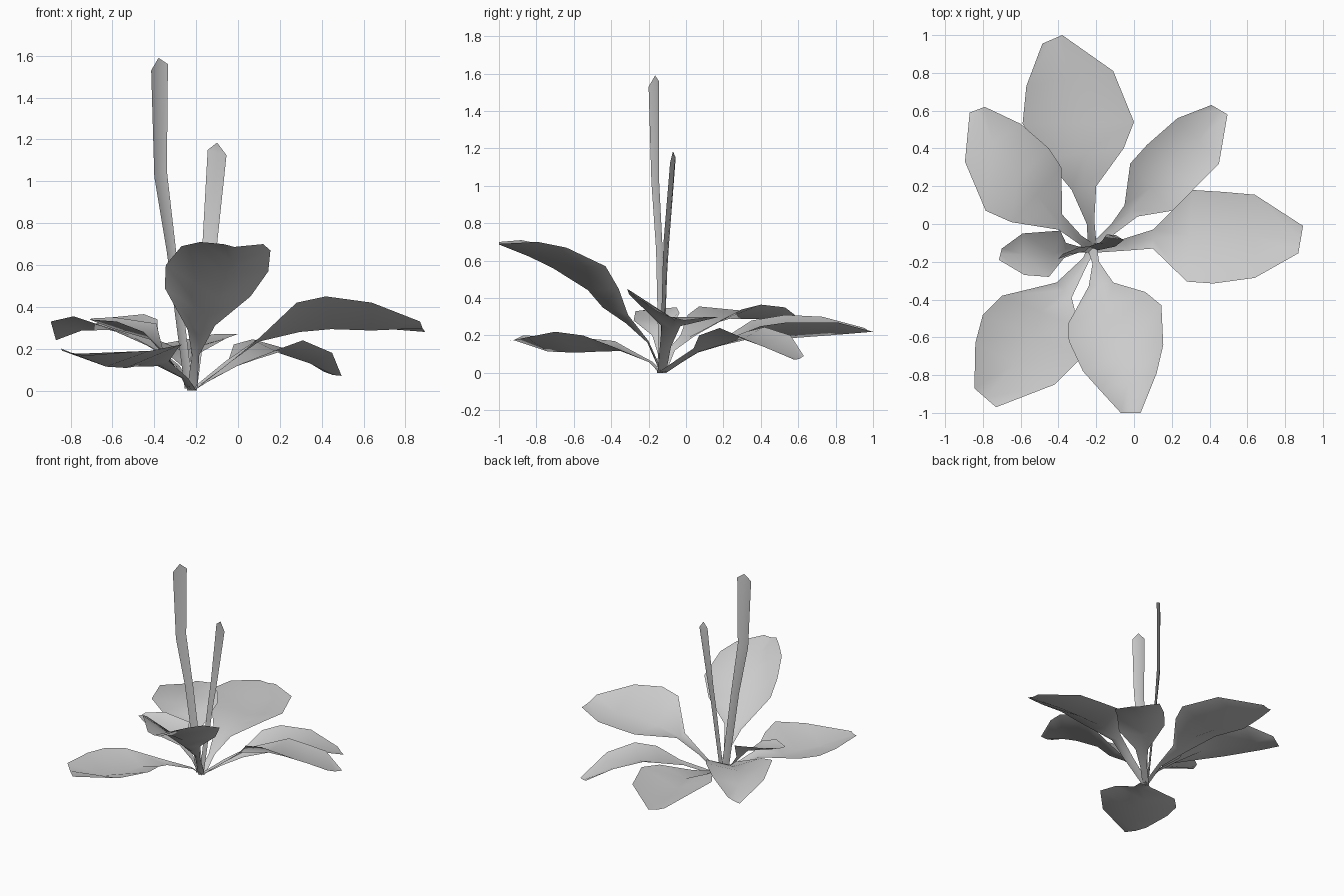
import bpy
from mathutils import Vector

ROOT = Vector((-0.22, -0.13, 0.0))


def blade(name, left, right, cup, tip=None, cup_dir=(0, 0, -1), root=ROOT):
    """Cupped sheet from the root outward, three points per row; cup is a share of row width."""
    left = [Vector(p) for p in left]
    right = [Vector(p) for p in right]
    side = (left[0] - right[0]).normalized() * 0.025
    side.z = 0
    left.insert(0, root + side)
    right.insert(0, root - side)
    n = len(left)
    verts, faces = [], []
    for i, (a, b) in enumerate(zip(left, right)):
        # Leaf ends flatten out, stalks keep their cup
        fade = 0.3 if i == n - 1 and not tip else 1
        mid = (a + b) / 2 + Vector(cup_dir) * cup * fade * (a - b).length
        mid.z = max(mid.z, 0)
        verts += [a, mid, b]
    for i in range(n - 1):
        for j in (0, 1):
            k = 3 * i + j
            faces.append((k, k + 1, k + 4, k + 3))
    if tip:
        verts.append(Vector(tip))
        k = 3 * (n - 1)
        faces += [(k, k + 1, 3 * n), (k + 1, k + 2, 3 * n)]
    me = bpy.data.meshes.new(name)
    me.from_pydata(verts, [], faces)
    for p in me.polygons:
        p.use_smooth = True
    ob = bpy.data.objects.new(name, me)
    bpy.context.collection.objects.link(ob)
    return ob


# Spreading leaves: left and right edges seen from the root
blade("leaf_east",
      [(-.06, -.08, .14), (.1, -.03, .25), (.31, .18, .30), (.47, .17, .30), (.64, .155, .30), (.895, -.01, .28)],
      [(-.03, -.14, .14), (.1, -.13, .25), (.28, -.305, .42), (.42, -.315, .45), (.64, -.285, .42), (.87, -.155, .33)],
      0.16)
blade("leaf_north_east",
      [(-.12, 0, .07), (-.05, .1, .13), (-.02, .32, .22), (.07, .42, .245), (.23, .56, .20), (.41, .63, .09)],
      [(-.10, -.05, .07), (.02, .04, .13), (.2, .07, .20), (.31, .18, .24), (.45, .32, .18), (.495, .58, .07)],
      0.18)
blade("leaf_north",
      [(-.25, 0, .10), (-.33, .18, .17), (-.47, .35, .28), (-.59, .53, .31), (-.57, .73, .30), (-.485, .955, .24)],
      [(-.21, .02, .10), (-.2, .2, .17), (-.055, .4, .25), (0, .54, .27), (-.11, .81, .27), (-.38, 1.0, .22)],
      0.18)
blade("leaf_north_west",
      [(-.30, -.10, .12), (-.40, -.03, .20), (-.65, .01, .31), (-.785, .07, .355), (-.895, .33, .33), (-.87, .59, .24)],
      [(-.28, -.06, .12), (-.38, .05, .20), (-.385, .3, .34), (-.45, .4, .365), (-.6, .53, .35), (-.79, .62, .28)],
      0.15)
blade("leaf_west",
      [(-.29, -.15, .10), (-.37, -.18, .20), (-.45, -.28, .28), (-.58, -.27, .33), (-.715, -.19, .34)],
      [(-.29, -.12, .10), (-.36, -.10, .20), (-.39, -.035, .32), (-.59, -.05, .35), (-.70, -.13, .345)],
      0.22)
blade("leaf_south_west",
      [(-.24, -.20, .06), (-.33, -.39, .14), (-.29, -.55, .20), (-.27, -.70, .22), (-.42, -.85, .19), (-.73, -.97, .165)],
      [(-.27, -.18, .06), (-.41, -.31, .13), (-.70, -.38, .17), (-.80, -.48, .18), (-.84, -.63, .19), (-.845, -.87, .20)],
      0.16)
blade("leaf_south",
      [(-.185, -.20, .17), (-.11, -.31, .31), (.06, -.36, .45), (.145, -.43, .57), (.155, -.64, .67), (.12, -.79, .70),
       (.035, -1.0, .69)],
      [(-.22, -.21, .17), (-.24, -.33, .29), (-.35, -.53, .49), (-.345, -.62, .60), (-.27, -.78, .69), (-.18, -.88, .71),
       (-.07, -1.0, .70)],
      0.27)

# Upright stalk blades
blade("stalk_tall",
      [(-.34, -.16, .66), (-.40, -.185, 1.02), (-.415, -.20, 1.53)],
      [(-.295, -.125, .66), (-.34, -.145, 1.05), (-.335, -.145, 1.56)],
      0.12, tip=(-.38, -.165, 1.59), cup_dir=(-.4, .9, 0), root=Vector((-.235, -.13, .01)))
blade("stalk_short",
      [(-.185, -.10, .55), (-.17, -.09, .70), (-.145, -.055, 1.15)],
      [(-.125, -.125, .55), (-.10, -.12, .70), (-.055, -.085, 1.125)],
      0.12, tip=(-.10, -.07, 1.185), cup_dir=(.4, .9, 0))
